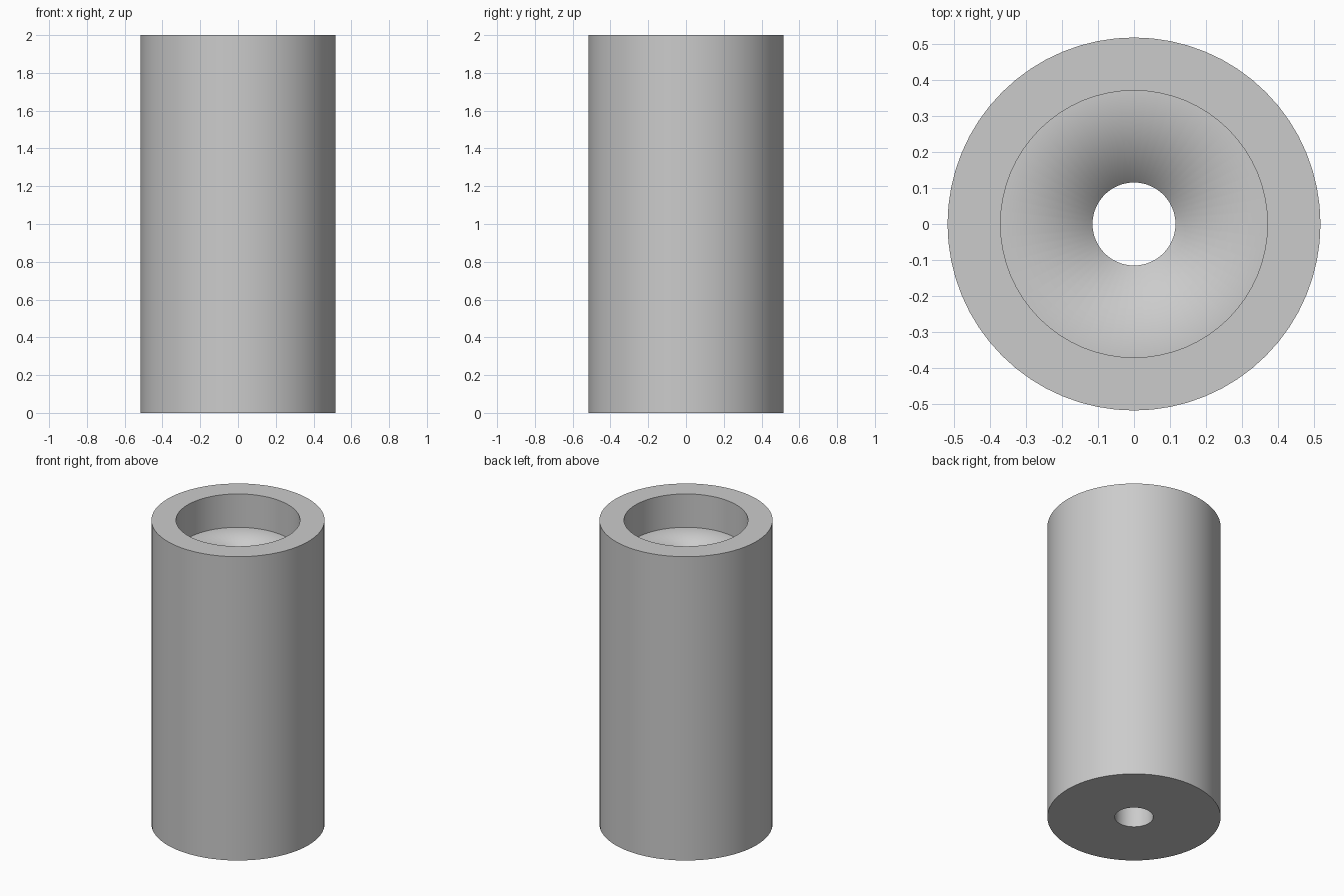
import bpy, bmesh
from math import cos, sin, tau

cube = bpy.data.objects.get("Cube")
if cube:
    bpy.data.objects.remove(cube, do_unlink=True)

# Single grey finish
grey = bpy.data.materials.new("plain_grey")
grey.use_nodes = True
colour = (0.6, 0.6, 0.6, 1)
grey.diffuse_color = colour
grey.node_tree.nodes["Principled BSDF"].inputs["Base Color"].default_value = colour

OUTER, RECESS, BORE = 0.517, 0.37, 0.115
HEIGHT, FLOOR = 2.0, 1.78
SIDES = 64

# Closed profile: outer wall, top rim, recess wall, recess floor, bore
profile = [(OUTER, 0), (OUTER, HEIGHT), (RECESS, HEIGHT),
           (RECESS, FLOOR), (BORE, FLOOR), (BORE, 0)]

bm = bmesh.new()
rings = [[bm.verts.new((r * cos(tau * i / SIDES), r * sin(tau * i / SIDES), z))
          for i in range(SIDES)] for r, z in profile]
for k, ring in enumerate(rings):
    above = rings[(k + 1) % len(rings)]
    for i in range(SIDES):
        j = (i + 1) % SIDES
        bm.faces.new((ring[i], ring[j], above[j], above[i])).smooth = True
bmesh.ops.recalc_face_normals(bm, faces=bm.faces)

# Crisp rims everywhere except where the floor rolls into the bore
soft = set(rings[4])
for e in bm.edges:
    if e.calc_face_angle(0) > 0.6 and not set(e.verts) <= soft:
        e.smooth = False

mesh = bpy.data.meshes.new("counterbored_sleeve")
bm.to_mesh(mesh)
bm.free()
mesh.materials.append(grey)
sleeve = bpy.data.objects.new("counterbored_sleeve", mesh)
bpy.context.collection.objects.link(sleeve)
